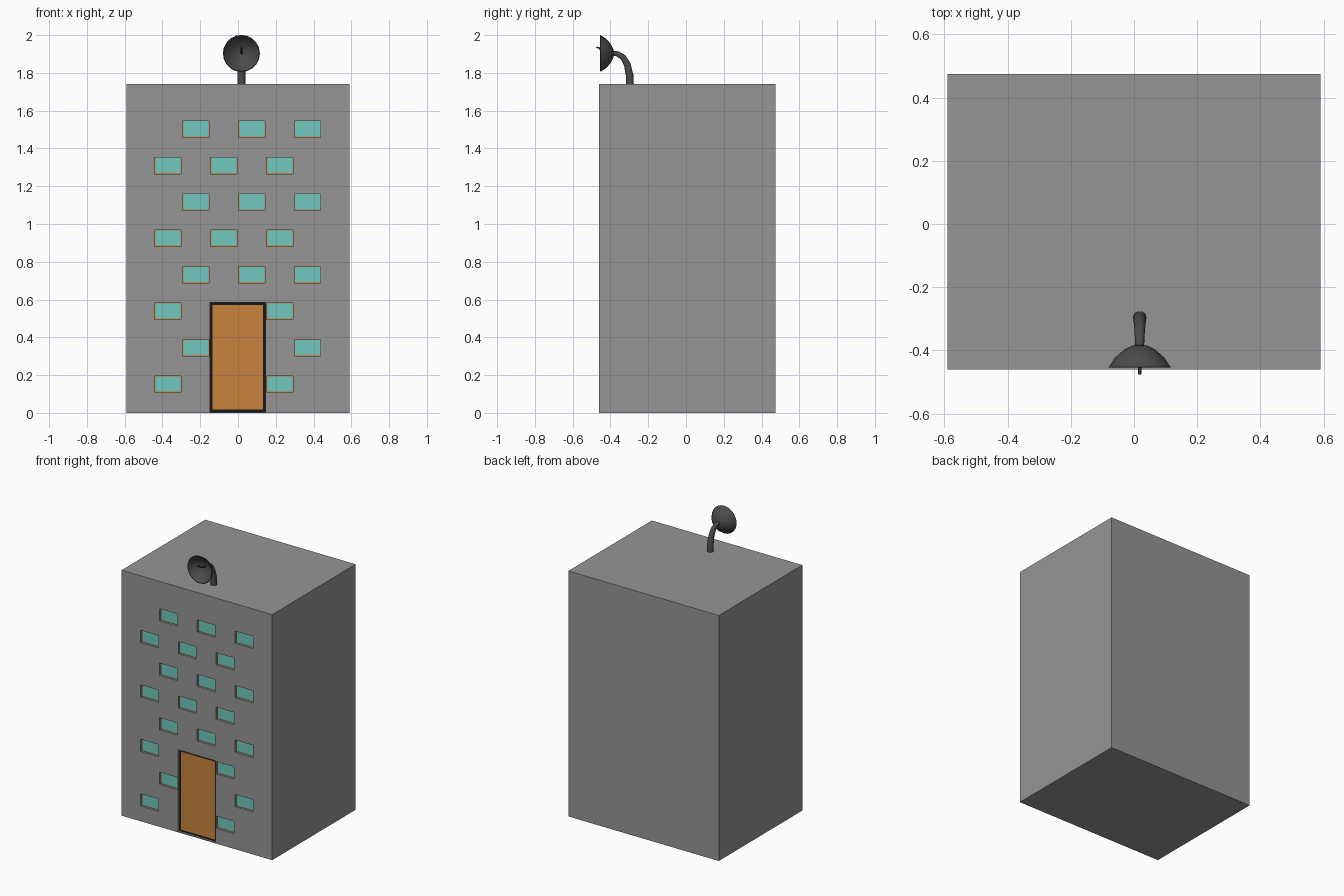
import bpy, bmesh, math
from mathutils import Vector

if "Cube" in bpy.data.objects:
    bpy.data.objects.remove(bpy.data.objects["Cube"])


def mat(name, rgb):
    m = bpy.data.materials.new(name)
    m.diffuse_color = (*rgb, 1)
    m.use_nodes = True
    m.node_tree.nodes["Principled BSDF"].inputs["Base Color"].default_value = m.diffuse_color
    return m


GREY = mat("concrete", (0.30, 0.30, 0.30))
DARK = mat("dark_metal", (0.07, 0.07, 0.07))
TEAL = mat("glass", (0.16, 0.58, 0.52))
ORANGE = mat("orange", (0.58, 0.23, 0.045))
BLACK = mat("black", (0.008, 0.008, 0.008))

FRONT, BACK, RECESS = -0.46, 0.475, 0.018


def mesh_object(name, bm, material):
    bmesh.ops.recalc_face_normals(bm, faces=bm.faces)
    me = bpy.data.meshes.new(name)
    bm.to_mesh(me)
    bm.free()
    me.materials.append(material)
    ob = bpy.data.objects.new(name, me)
    bpy.context.collection.objects.link(ob)
    return ob


def boxes(name, rects, y0, y1, material, inset=(0, 0, 0, 0)):
    """One object of boxes; each rect is x0, x1, z0, z1, shrunk by inset."""
    bm = bmesh.new()
    for r in rects:
        x0, x1 = r[0] + inset[0], r[1] - inset[1]
        z0, z1 = r[2] + inset[2], r[3] - inset[3]
        verts = bmesh.ops.create_cube(bm, size=1)["verts"]
        bmesh.ops.scale(bm, verts=verts, vec=(x1 - x0, y1 - y0, z1 - z0))
        bmesh.ops.translate(bm, verts=verts,
                            vec=((x0 + x1) / 2, (y0 + y1) / 2, (z0 + z1) / 2))
    return mesh_object(name, bm, material)


def smooth(ob):
    bpy.ops.object.select_all(action='DESELECT')
    ob.select_set(True)
    bpy.context.view_layer.objects.active = ob
    bpy.ops.object.shade_smooth_by_angle(angle=math.radians(40))


# Staggered window openings; the door replaces the middle ones low down
windows = []
for row in range(8):
    start = -0.442 if row % 2 == 0 else -0.294
    for col in range(3):
        if row < 3 and col == 1:
            continue
        x, z = start + 0.296 * col, 0.108 + 0.193 * row
        windows.append((x, x + 0.14, z, z + 0.087))
door = [(-0.148, 0.146, 0.005, 0.585)]

# Main block with the openings cut into its front
block = boxes("building", [(-0.59, 0.59, 0, 1.74)], FRONT, BACK, GREY)
cutter = boxes("opening_cutter", windows + door, FRONT - 0.05, FRONT + RECESS, GREY)
cutter.hide_render = True
cutter.hide_set(True)
cut = block.modifiers.new("openings", 'BOOLEAN')
cut.operation = 'DIFFERENCE'
cut.solver = 'EXACT'
cut.object = cutter

# Window frames and panes, door frame and door
back = FRONT + RECESS
boxes("window_frames", windows, back - 0.002, back + 0.004, ORANGE)
boxes("window_panes", windows, back - 0.004, back, TEAL, (0.005, 0.002, 0.005, 0.002))
boxes("door_frame", door, back - 0.003, back + 0.004, BLACK)
boxes("door", door, back - 0.006, back, ORANGE, (0.013, 0.013, 0.013, 0.013))

# Dish: closed profile (radius, y) turned around the front-back axis
CX, CZ, SIDES = 0.018, 1.903, 20
outer = [(0.0, -0.382), (0.022, -0.384), (0.05, -0.398), (0.078, -0.423), (0.098, -0.453)]
inner = [(0.094, -0.454), (0.075, -0.428), (0.048, -0.404), (0.02, -0.391), (0.0, -0.389)]
bm = bmesh.new()
vs = [bm.verts.new((CX + r, y, CZ)) for r, y in outer + inner]
es = [bm.edges.new(p) for p in zip(vs, vs[1:])]
bmesh.ops.spin(bm, geom=vs + es, cent=(CX, 0, CZ), axis=(0, 1, 0),
               angle=2 * math.pi, steps=SIDES)
bmesh.ops.remove_doubles(bm, verts=bm.verts, dist=1e-4)
smooth(mesh_object("dish", bm, DARK))


def tube(name, points, sides):
    """Tapered tube in the y-z plane through points of y, z, radius."""
    bm = bmesh.new()
    rings = []
    for i, (y, z, r) in enumerate(points):
        a, b = points[max(i - 1, 0)], points[min(i + 1, len(points) - 1)]
        t = Vector((0, b[0] - a[0], b[1] - a[1])).normalized()
        if i == 0:
            t = t if abs(t.z) < 0.95 else Vector((0, 0, 1))
        n = t.cross(Vector((1, 0, 0)))
        ring = []
        for k in range(sides):
            q = 2 * math.pi * k / sides
            ring.append(bm.verts.new(Vector((CX, y, z))
                        + r * (math.cos(q) * Vector((1, 0, 0)) + math.sin(q) * n)))
        rings.append(ring)
    for a, b in zip(rings, rings[1:]):
        for k in range(sides):
            bm.faces.new((a[k], a[(k + 1) % sides], b[(k + 1) % sides], b[k]))
    bm.faces.new(rings[0])
    bm.faces.new(rings[-1])
    smooth(mesh_object(name, bm, DARK))


# Curved mast and the small feed arm inside the dish
tube("dish_mast", [(-0.297, 1.735, 0.022), (-0.299, 1.79, 0.021), (-0.311, 1.845, 0.019),
                   (-0.333, 1.883, 0.017), (-0.36, 1.900, 0.015), (-0.388, 1.905, 0.014)], 10)
tube("dish_feed", [(-0.388, 1.905, 0.006), (-0.42, 1.907, 0.005), (-0.447, 1.917, 0.005),
                   (-0.460, 1.932, 0.005), (-0.475, 1.936, 0.005)], 6)
